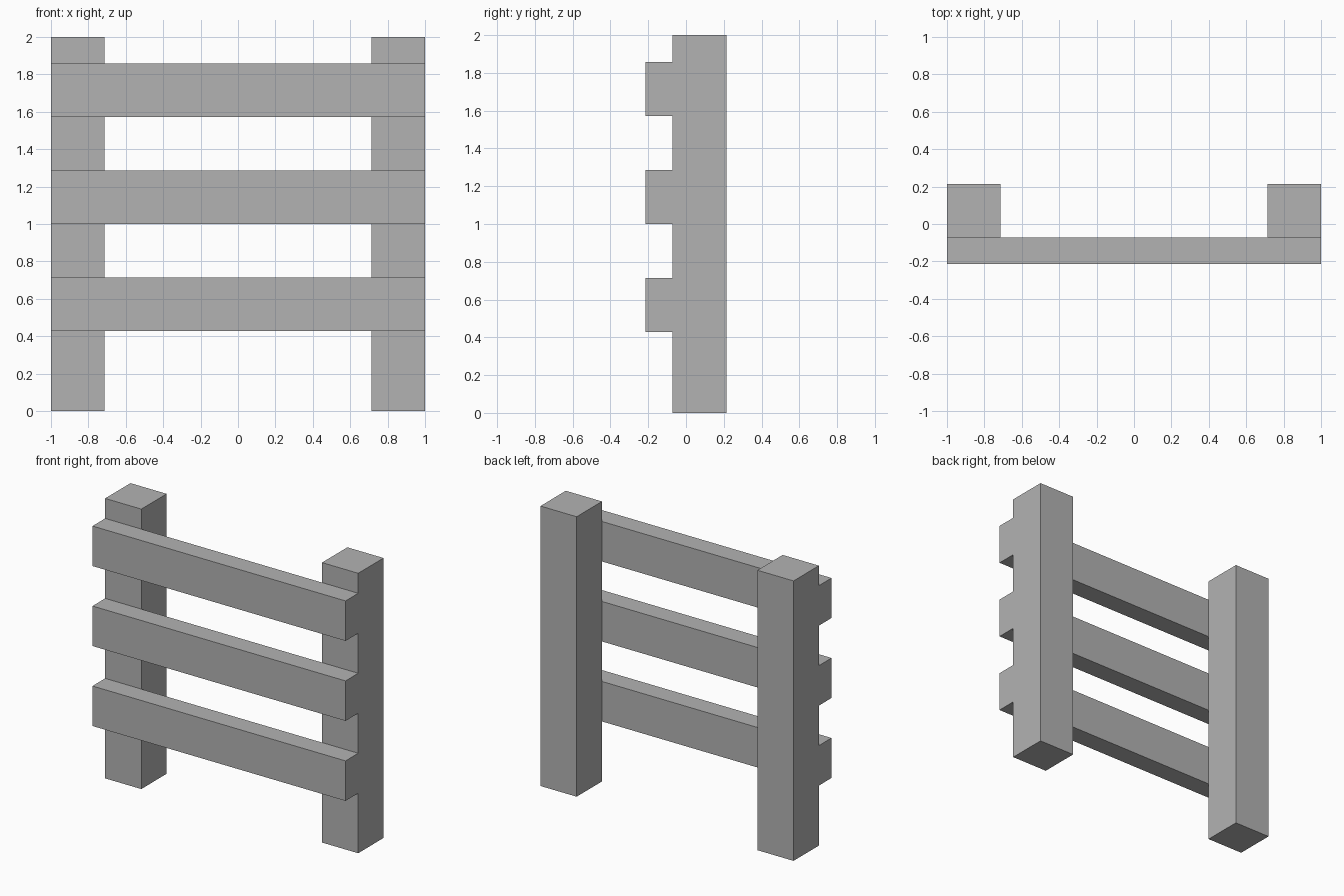
import bpy

# Remove the default cube
cube = bpy.data.objects.get("Cube")
if cube:
    bpy.data.objects.remove(cube, do_unlink=True)

# Single plain grey
grey = bpy.data.materials.new("plain grey")
grey.use_nodes = True
colour = (0.45, 0.45, 0.45, 1)
grey.diffuse_color = colour
grey.node_tree.nodes["Principled BSDF"].inputs["Base Color"].default_value = colour

U = 1 / 7  # half the thickness of a post


def box(name, low, high):
    """Axis-aligned box between two corners."""
    centre = [(a + b) / 2 for a, b in zip(low, high)]
    bpy.ops.mesh.primitive_cube_add(size=1, location=centre)
    obj = bpy.context.object
    obj.name = name
    obj.scale = [b - a for a, b in zip(low, high)]
    bpy.ops.object.transform_apply(location=False, rotation=False, scale=True)
    obj.data.materials.append(grey)
    return obj


# Upright posts at the back
box("right_post", (-1, -U / 2, 0), (-1 + 2 * U, 1.5 * U, 2))
box("left_post", (1 - 2 * U, -U / 2, 0), (1, 1.5 * U, 2))

# Horizontal rails across the front of the posts
for name, step in (("lower_rail", 3), ("middle_rail", 7), ("upper_rail", 11)):
    box(name, (-1, -1.5 * U, step * U), (1, -U / 2, (step + 2) * U))
